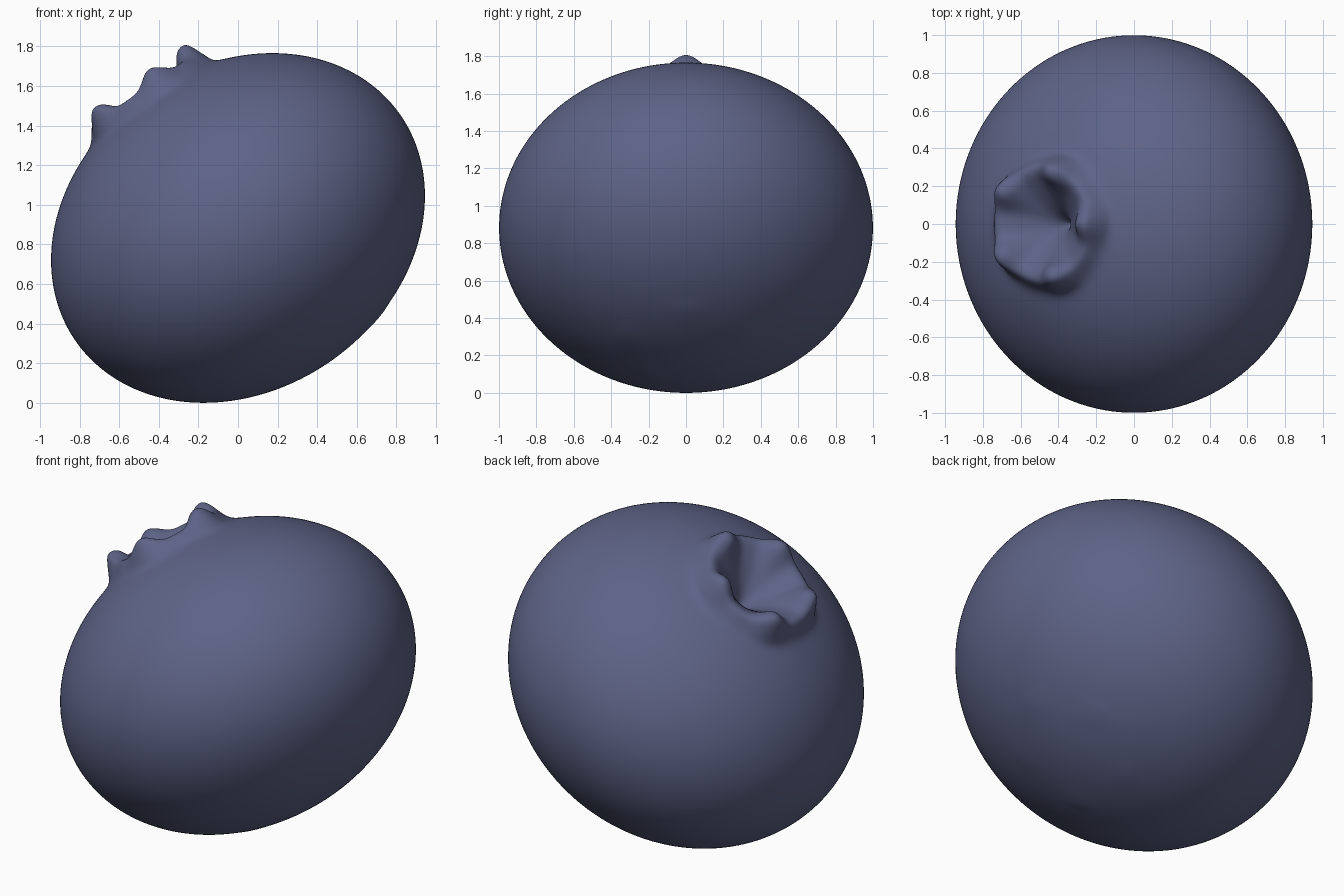
import bpy, bmesh, math
from mathutils import Matrix, Vector

if "Cube" in bpy.data.objects:
    bpy.data.objects.remove(bpy.data.objects["Cube"])

SEG = 120
C = 0.82                      # half height of the flattened body
TILT = math.radians(-35)      # leans the crown towards -x

# Crown profile from the pit outwards: radius, height between lobes, extra height at lobes
crown = [(0.012, 0.585, 0), (0.03, 0.625, 0), (0.06, 0.675, 0), (0.12, 0.737, 0.002),
         (0.18, 0.787, 0.012), (0.225, 0.82, 0.04), (0.25, 0.837, 0.067),
         (0.275, 0.849, 0.068), (0.30, 0.849, 0.064), (0.318, 0.837, 0.056),
         (0.335, 0.812, 0.040), (0.355, 0.783, 0.018), (0.38, 0.762, 0.005)]
# Body profile: the flattened ball below the crown
t0 = math.asin(0.41)
body = [(math.sin(t), C * math.cos(t), 0)
        for t in (t0 + (math.pi - t0) * i / 60 for i in range(60))]

bm = bmesh.new()
rings = []
for r, h, lift in crown + body:
    ring = []
    for s in range(SEG):
        a = 2 * math.pi * s / SEG
        lobe = (0.5 + 0.5 * math.cos(5 * a)) ** 2      # five rounded lobes
        rr = r + (0.012 * lobe if 0.26 < r < 0.36 else 0)
        ring.append(bm.verts.new((rr * math.cos(a), rr * math.sin(a), h + lift * lobe)))
    rings.append(ring)
pit = bm.verts.new((0, 0, 0.575))
base = bm.verts.new((0, 0, -C))
for s in range(SEG):
    n = (s + 1) % SEG
    bm.faces.new((pit, rings[0][s], rings[0][n]))
    bm.faces.new((base, rings[-1][n], rings[-1][s]))
    for a, b in zip(rings, rings[1:]):
        bm.faces.new((a[s], b[s], b[n], a[n]))
bmesh.ops.recalc_face_normals(bm, faces=bm.faces)

# Tilt the berry and rest it on the ground
bm.transform(Matrix.Translation(Vector((0, 0, 0.883))) @ Matrix.Rotation(TILT, 4, 'Y'))
mesh = bpy.data.meshes.new("berry")
bm.to_mesh(mesh)
bm.free()
berry = bpy.data.objects.new("berry", mesh)
bpy.context.collection.objects.link(berry)
for p in mesh.polygons:
    p.use_smooth = True
sub = berry.modifiers.new("smooth", 'SUBSURF')
sub.levels = sub.render_levels = 1

skin = bpy.data.materials.new("dusty blue skin")
skin.diffuse_color = (0.11, 0.125, 0.24, 1)
skin.use_nodes = True
skin.node_tree.nodes["Principled BSDF"].inputs["Base Color"].default_value = skin.diffuse_color
mesh.materials.append(skin)
